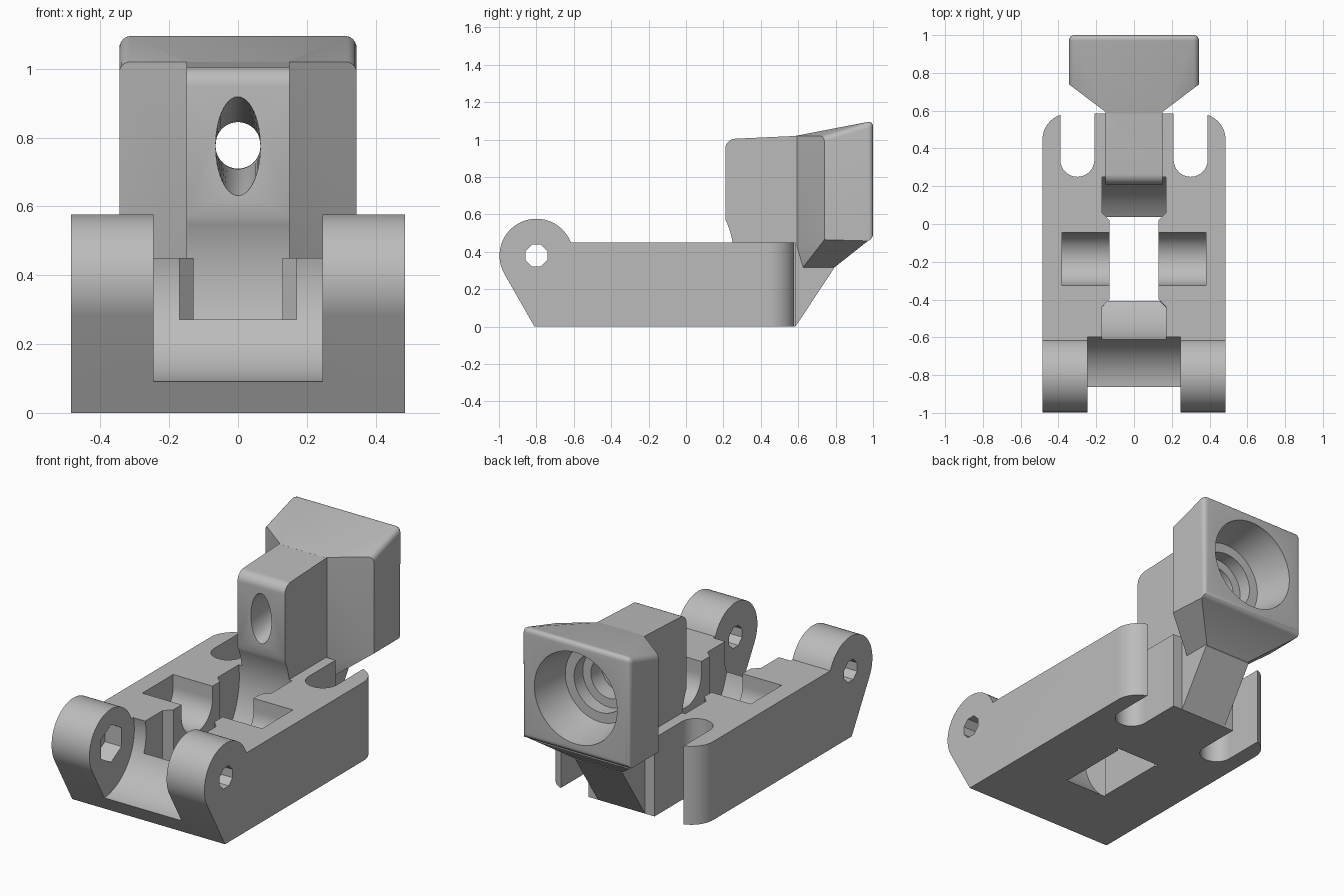
import bpy, bmesh, math
from mathutils import Vector

cube = bpy.data.objects.get("Cube")
if cube:
    bpy.data.objects.remove(cube, do_unlink=True)

grey = bpy.data.materials.new("plain_grey")
grey.use_nodes = True
grey.diffuse_color = (0.5, 0.5, 0.5, 1)
grey.node_tree.nodes["Principled BSDF"].inputs["Base Color"].default_value = (0.5, 0.5, 0.5, 1)


def finish(name, bm):
    bmesh.ops.recalc_face_normals(bm, faces=bm.faces)
    mesh = bpy.data.meshes.new(name)
    bm.to_mesh(mesh)
    bm.free()
    mesh.materials.append(grey)
    obj = bpy.data.objects.new(name, mesh)
    bpy.context.collection.objects.link(obj)
    return obj


def loft(name, rings):
    """Closed solid through matching rings of points."""
    bm = bmesh.new()
    loops = [[bm.verts.new(p) for p in ring] for ring in rings]
    n = len(loops[0])
    for a, b in zip(loops, loops[1:]):
        for i in range(n):
            j = (i + 1) % n
            bm.faces.new((a[i], a[j], b[j], b[i]))
    bm.faces.new(loops[0])
    bm.faces.new(loops[-1])
    return finish(name, bm)


def prism_x(name, profile, x0, x1):
    return loft(name, [[(x, y, z) for y, z in profile] for x in (x0, x1)])


def prism_z(name, profile, z0, z1):
    return loft(name, [[(x, y, z) for x, y in profile] for z in (z0, z1)])


def arc(cx, cy, r, a0, a1, n):
    angles = [math.radians(a0 + (a1 - a0) * i / n) for i in range(n + 1)]
    return [(cx + r * math.cos(a), cy + r * math.sin(a)) for a in angles]


def circle(cx, cy, r, n=64, turn=0):
    return arc(cx, cy, r, turn, turn + 360, n)[:-1]


def bore_y(name, stations, z0, n=64):
    """Hole along y from stations of (y, x radius, z radius)."""
    unit = circle(0, 0, 1, n)
    return loft(name, [[(u * rx, y, z0 + v * rz) for u, v in unit] for y, rx, rz in stations])


def combine(target, other, operation="DIFFERENCE"):
    other.hide_render = True
    mod = target.modifiers.new("combine", "BOOLEAN")
    mod.operation = operation
    mod.solver = "EXACT"
    mod.object = other
    bpy.context.view_layer.objects.active = target
    bpy.ops.object.modifier_apply(modifier=mod.name)
    bpy.data.objects.remove(other, do_unlink=True)


HINGE_Y, HINGE_Z, WHEEL_Y = -0.80, 0.38, -0.185

# Base with hinge ears, rounded at the rear corners
side = arc(HINGE_Y, HINGE_Z, 0.197, 21, 209, 40)
side += [(-0.81, 0), (0.585, 0), (0.585, 0.45)]
bracket = prism_x("hinged_bracket", side, -0.485, 0.485)
plan = [(-0.6, -1.2), (0.6, -1.2), (0.6, 0.3), (0.485, 0.44)]
plan = [(-0.485, -1.2), (0.485, -1.2)] + arc(0.345, 0.445, 0.14, 0, 90, 16)
plan += arc(-0.345, 0.445, 0.14, 90, 180, 16)
combine(bracket, prism_z("rounded_plan", plan, -0.2, 0.8), "INTERSECT")

# Open slots either side of the rear block
for s in (-1, 1):
    slot = arc(s * 0.3, 0.34, 0.09, 180, 360, 32) + [(s * 0.3 + 0.09, 0.8), (s * 0.3 - 0.09, 0.8)]
    combine(bracket, prism_z("rear_slot", slot, -0.1, 0.6))

# Round clearance between the hinge ears
combine(bracket, prism_x("hinge_gap", circle(-0.88, HINGE_Z, 0.29, 96), -0.245, 0.245))

# Neck and its sloping foot
neck = [(0.4, 0), (0.585, 0), (0.79, 0.31), (0.70, 0.6), (0.65, 1.02), (0.59, 1.02)]
neck += arc(0.265, 0.95, 0.055, 90, 180, 12) + [(0.21, 0.4), (0.4, 0.2)]
combine(bracket, prism_x("neck", neck, -0.15, 0.15), "UNION")

# Flared head with softened rear edges
bm = bmesh.new()
half = [(0.14, 0.585, 1.02), (0.14, 0.585, 0.43), (0.14, 0.62, 0.31), (0.14, 0.785, 0.31),
        (0.345, 0.74, 1.02), (0.345, 0.74, 0.465), (0.345, 1.0, 1.10), (0.345, 1.0, 0.465)]
for s in (-1, 1):
    for x, y, z in half:
        bm.verts.new((s * x, y, z))
hull = bmesh.ops.convex_hull(bm, input=bm.verts)
inside = [v for v in hull["geom_interior"] if isinstance(v, bmesh.types.BMVert)]
bmesh.ops.delete(bm, geom=inside, context="VERTS")
bmesh.ops.dissolve_limit(bm, angle_limit=0.01, verts=bm.verts, edges=bm.edges)


def is_soft(edge):
    a, b = (v.co for v in edge.verts)
    rear = min(a.y, b.y) > 0.9
    top_side = min(a.z, b.z) > 1 and min(abs(a.x), abs(b.x)) > 0.3 and a.x * b.x > 0
    return rear or top_side


bmesh.ops.bevel(bm, geom=[e for e in bm.edges if is_soft(e)], offset=0.03,
                segments=5, profile=0.5, affect="EDGES")
combine(bracket, finish("head", bm), "UNION")

# Wheel well, narrowed by chamfered cheeks
well = prism_x("wheel_well", circle(WHEEL_Y, HINGE_Z, 0.44, 96), -0.17, 0.17)
for s in (-1, 1):
    cheek = [(s * 0.13, -0.40), (s * 0.13, 0.02), (s * 0.18, 0.07), (s * 0.18, -0.45)]
    combine(well, prism_z("cheek", cheek, -0.2, 1.0))
combine(bracket, well)

# Axle cradle with a round floor
cradle = arc(WHEEL_Y, HINGE_Z, 0.14, 180, 360, 40)
cradle += [(WHEEL_Y + 0.14, 0.7), (WHEEL_Y - 0.14, 0.7)]
combine(bracket, prism_x("axle_cradle", cradle, -0.38, 0.38))

# Hinge pin hole and hexagonal nut recess
combine(bracket, prism_x("pin_hole", circle(HINGE_Y, HINGE_Z, 0.063, 8, 22.5), -0.7, 0.7))
combine(bracket, prism_x("nut_recess", circle(HINGE_Y, HINGE_Z, 0.108, 6, 30), -0.35, -0.2))

# Stepped rear bore and tall front opening
rear = [(1.1, 0.265, 0.265), (0.98, 0.262, 0.262), (0.78, 0.22, 0.22), (0.779, 0.165, 0.165),
        (0.70, 0.165, 0.165), (0.699, 0.115, 0.115), (0.60, 0.115, 0.115), (0.599, 0.065, 0.065),
        (0.45, 0.065, 0.065)]
combine(bracket, bore_y("rear_bore", rear, 0.78))
front = [(0.12, 0.065, 0.168), (0.50, 0.065, 0.066), (0.62, 0.065, 0.065)]
combine(bracket, bore_y("front_opening", front, 0.775, 48))

# Smooth the round surfaces, keep edges sharp
bpy.ops.object.select_all(action="DESELECT")
bracket.select_set(True)
bpy.context.view_layer.objects.active = bracket
bpy.ops.object.shade_smooth_by_angle(angle=math.radians(25))
